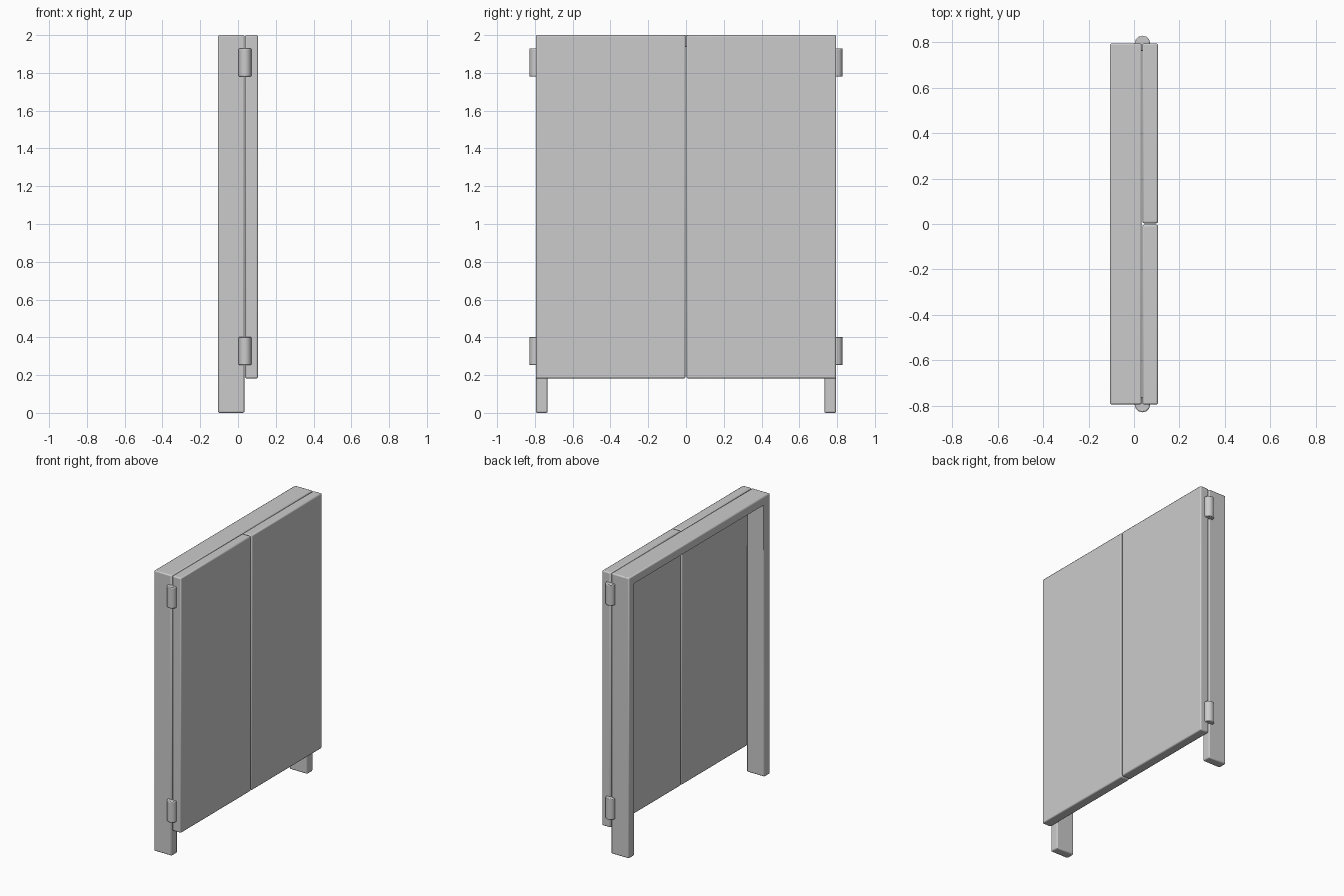
import bpy, bmesh, math

if "Cube" in bpy.data.objects:
    bpy.data.objects.remove(bpy.data.objects["Cube"])


def finish(name, bm, bevel, segments):
    bmesh.ops.recalc_face_normals(bm, faces=bm.faces[:])
    mesh = bpy.data.meshes.new(name)
    bm.to_mesh(mesh)
    bm.free()
    obj = bpy.data.objects.new(name, mesh)
    bpy.context.collection.objects.link(obj)
    mod = obj.modifiers.new("soft_edges", 'BEVEL')
    mod.width = bevel
    mod.segments = segments
    mod.limit_method = 'ANGLE'
    mod.angle_limit = math.radians(50)
    bpy.ops.object.select_all(action='DESELECT')
    obj.select_set(True)
    bpy.context.view_layer.objects.active = obj
    bpy.ops.object.shade_smooth_by_angle(angle=math.radians(35))
    return obj


def prism(name, outline, x0, x1, bevel):
    """Extrude a (y, z) outline along x."""
    bm = bmesh.new()
    face = bm.faces.new([bm.verts.new((x0, y, z)) for y, z in outline])
    new = bmesh.ops.extrude_face_region(bm, geom=[face])["geom"]
    verts = [v for v in new if isinstance(v, bmesh.types.BMVert)]
    bmesh.ops.translate(bm, verts=verts, vec=(x1 - x0, 0, 0))
    return finish(name, bm, bevel, 2)


W, INNER, H = 0.795, 0.732, 2.0

# Door frame: two posts and a lintel in one piece
prism("door_frame", [(-W, 0), (-INNER, 0), (-INNER, H - 0.063), (INNER, H - 0.063),
                     (INNER, 0), (W, 0), (W, H), (-W, H)], -0.106, 0.034, 0.008)

for side, s in (("left", -1), ("right", 1)):
    # Door leaf
    prism(f"{side}_door", [(s * 0.003, 0.182), (s * W, 0.182), (s * W, H), (s * 0.003, H)],
          0.037, 0.106, 0.008)
    # Hinge barrels on the outer edge
    for level, z in (("lower", 0.328), ("upper", 1.855)):
        bm = bmesh.new()
        bmesh.ops.create_cone(bm, cap_ends=True, segments=12, radius1=0.034,
                              radius2=0.034, depth=0.15)
        hinge = finish(f"{side}_{level}_hinge", bm, 0.005, 2)
        hinge.location = (0.037, s * W, z)
